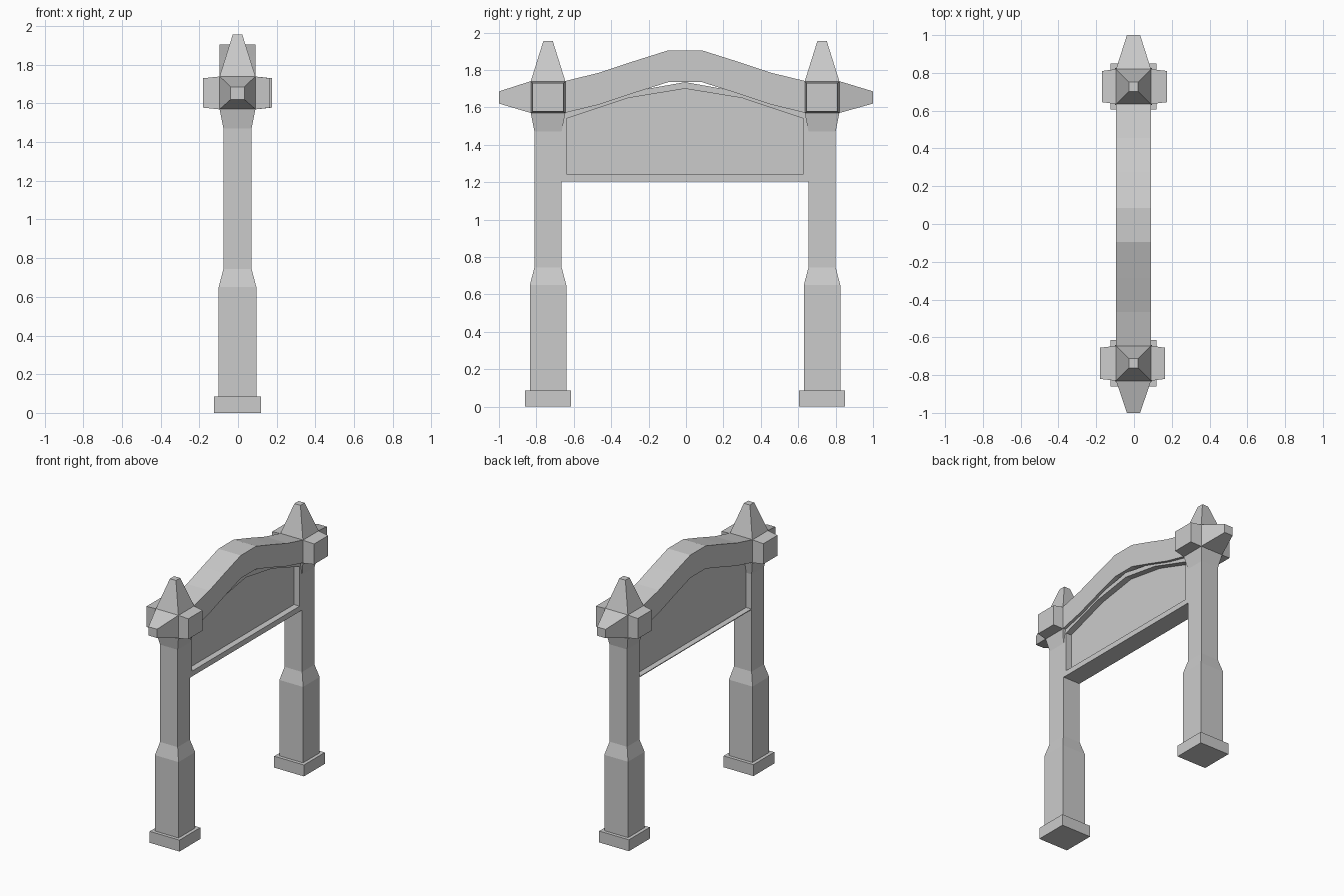
import bpy, bmesh

if "Cube" in bpy.data.objects:
    bpy.data.objects.remove(bpy.data.objects["Cube"])

CX, CY = -0.0025, -0.005      # slight offset of the symmetric parts
POST_Y = 0.7325


def loft(name, rings):
    """Skin a list of equal-sized point rings and cap both ends."""
    bm = bmesh.new()
    loops = [[bm.verts.new(p) for p in ring] for ring in rings]
    n = len(rings[0])
    for a, b in zip(loops, loops[1:]):
        for i in range(n):
            j = (i + 1) % n
            bm.faces.new((a[i], a[j], b[j], b[i]))
    bm.faces.new(loops[0])
    bm.faces.new(loops[-1])
    bmesh.ops.recalc_face_normals(bm, faces=bm.faces)
    mesh = bpy.data.meshes.new(name)
    bm.to_mesh(mesh)
    bm.free()
    obj = bpy.data.objects.new(name, mesh)
    bpy.context.collection.objects.link(obj)
    return obj


def rect(axis, t, c, hu, hv):
    """Rectangle across an axis at t, centred on c, with two half sizes."""
    pts = []
    for u, v in ((-1, -1), (1, -1), (1, 1), (-1, 1)):
        p = [c[0] + u * hu, c[1] + v * hv]
        p.insert(axis, t)
        pts.append(p)
    return pts


def outline(x, yz):
    return [(x, y + CY, z) for y, z in yz]


# Posts: plinth, thick shaft, thin shaft, flared block and top spike
profile = [(0, .1225), (.085, .1225), (.085, .0975), (.65, .0975),
           (.745, .0725), (1.47, .0725), (1.57, .0925), (1.74, .0925), (1.955, .025)]
for side, s in (("front", -1), ("back", 1)):
    y = CY + s * POST_Y
    loft(side + "_post", [rect(2, z, (CX, y), h, h) for z, h in profile])

    # Stub arms pointing sideways from the block
    loft(side + "_side_arms", [rect(0, CX + s * t, (y, 1.654), hy, hz) for t, hy, hz in
                               ((-.1675, .0825, .076), (-.0925, .0925, .085),
                                (.0925, .0925, .085), (.1775, .0825, .076))])

    # Outward pointing spike
    loft(side + "_outer_spike", [rect(1, y + s * .08, (CX, 1.655), .0925, .085),
                                 rect(1, y + s * .0925, (CX, 1.655), .0925, .085),
                                 rect(1, s * 1.0, (CX, 1.653), .035, .0325)])

# Arched top beam
half = [(-.645, 1.74), (-.46, 1.785), (-.28, 1.845), (-.09, 1.905)]
top = half + [(-y, z) for y, z in reversed(half)]
beam = top + [(y, z - .17) for y, z in reversed(top)]
loft("arched_beam", [outline(CX - .0925, beam), outline(CX + .0925, beam)])

# Hanging board with a raised rim around a sunken panel
outer = [(-.665, 1.205), (.665, 1.205), (.665, 1.565), (.31, 1.68),
         (0, 1.735), (-.31, 1.68), (-.665, 1.565)]
inner = [(-.633, 1.245), (.633, 1.245), (.633, 1.54), (.305, 1.65),
         (0, 1.70), (-.305, 1.65), (-.633, 1.54)]
loft("board", [outline(-.03, outer), outline(.068, outer),
               outline(.068, inner), outline(.022, inner)])

# Thin sill under the back of the board
loft("board_sill", [rect(1, CY + t, (-.05, 1.208), .023, .003) for t in (-.665, .665)])
